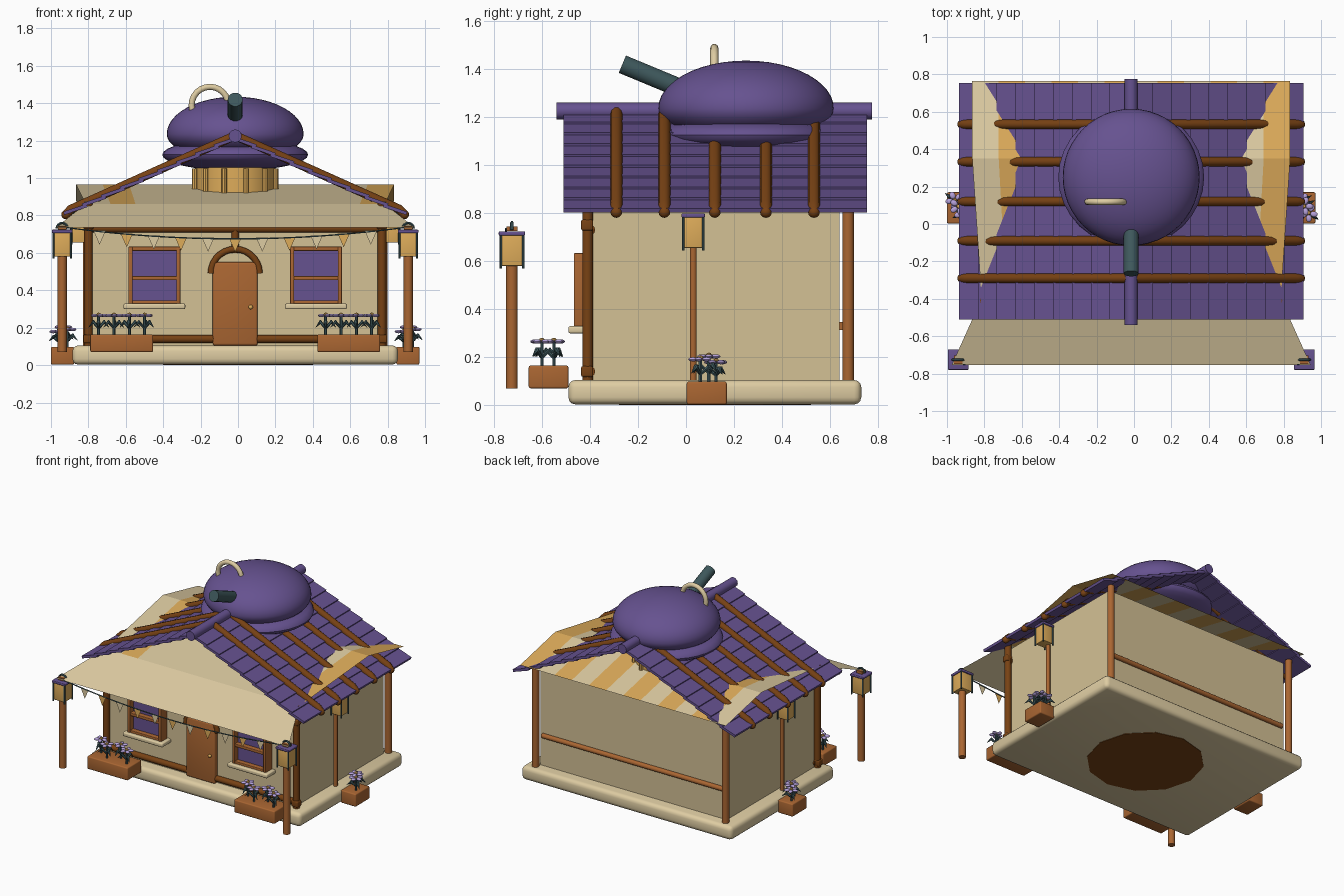
import bpy, bmesh, math
from mathutils import Vector, Matrix

if "Cube" in bpy.data.objects:
    bpy.data.objects.remove(bpy.data.objects["Cube"])

X0 = -0.015  # centre line of the house


def material(name, *rgb):
    lin = [(c / 255 / 12.92) if c < 11 else ((c / 255 + 0.055) / 1.055) ** 2.4 for c in rgb] + [1]
    m = bpy.data.materials.new(name)
    m.use_nodes = True
    m.diffuse_color = lin
    m.node_tree.nodes["Principled BSDF"].inputs["Base Color"].default_value = lin
    return m


purple = material("purple", 102, 82, 144)
plaster = material("plaster", 212, 193, 149)
cream = material("cream", 222, 204, 162)
amber = material("amber", 222, 172, 90)
wood = material("warm wood", 170, 102, 50)
dark = material("dark wood", 120, 66, 20)
teal = material("dark teal", 62, 88, 92)
lilac = material("lilac", 182, 162, 220)


def smooth(o):
    bpy.ops.object.select_all(action='DESELECT')
    o.select_set(True)
    bpy.context.view_layer.objects.active = o
    bpy.ops.object.shade_smooth_by_angle(angle=math.radians(40))


def finish(name, bm, mats, rounded=False):
    me = bpy.data.meshes.new(name)
    bm.to_mesh(me)
    bm.free()
    o = bpy.data.objects.new(name, me)
    bpy.context.collection.objects.link(o)
    for m in mats:
        me.materials.append(m)
    if rounded:
        smooth(o)
    return o


def box(name, c, size, mat, bevel=0, tilt=0):
    bm = bmesh.new()
    bmesh.ops.create_cube(bm, size=1, matrix=Matrix.Diagonal((*size, 1)))
    if bevel:
        bmesh.ops.bevel(bm, geom=bm.edges[:], offset=bevel, segments=3, profile=0.5, affect='EDGES')
    bm.transform(Matrix.Translation(c) @ Matrix.Rotation(tilt, 4, 'Y'))
    return finish(name, bm, [mat], bevel > 0)


def span(name, lo, hi, mat, bevel=0):
    lo, hi = Vector(lo), Vector(hi)
    return box(name, (lo + hi) / 2, hi - lo, mat, bevel)


def tube(name, pts, r, mat, res=3, taper=None):
    cu = bpy.data.curves.new(name, 'CURVE')
    cu.dimensions = '3D'
    cu.bevel_depth, cu.bevel_resolution, cu.use_fill_caps = r, res, True
    sp = cu.splines.new('POLY')
    sp.points.add(len(pts) - 1)
    for i, p in enumerate(pts):
        sp.points[i].co = (*p, 1)
        sp.points[i].radius = taper[i] if taper else 1
    cu.materials.append(mat)
    o = bpy.data.objects.new(name, cu)
    bpy.context.collection.objects.link(o)
    bpy.ops.object.select_all(action='DESELECT')
    o.select_set(True)
    bpy.context.view_layer.objects.active = o
    bpy.ops.object.convert(target='MESH')
    smooth(bpy.context.view_layer.objects.active)


def ball(name, c, radii, mat, tilt=0, seg=32):
    bm = bmesh.new()
    bmesh.ops.create_uvsphere(bm, u_segments=seg, v_segments=seg // 2, radius=1)
    bm.transform(Matrix.Translation(c) @ Matrix.Rotation(tilt, 4, 'X') @ Matrix.Diagonal((*radii, 1)))
    return finish(name, bm, [mat], True)


def drum(name, c, r, h, mat, seg):
    bm = bmesh.new()
    bmesh.ops.create_cone(bm, cap_ends=True, segments=seg, radius1=r, radius2=r, depth=h,
                          matrix=Matrix.Translation(c))
    return finish(name, bm, [mat], seg > 12)


def arc(cx, y, cz, r, a0, a1, n=14):
    angs = [math.radians(a0 + (a1 - a0) * i / n) for i in range(n + 1)]
    return [(cx + r * math.cos(a), y, cz + r * math.sin(a)) for a in angs]


# Base and walls
span("base_slab", (X0 - .87, -.49, .003), (X0 + .87, .73, .105), cream, .03)
drum("base_underside_disc", (0, .12, .003), .4, .006, dark, 12)
span("walls", (X0 - .77, -.39, .1), (X0 + .77, .64, .83), plaster)
for s in (-1, 1):
    x = X0 + s * .785
    tube("front_post", [(x, -.41, .1), (x, -.41, .87)], .023, dark)
    for z in (.14, .75):
        box("post_collar", (x, -.412, z), (.055, .05, .045), dark, .008)
    tube("back_post", [(x, .675, .1), (x, .675, .84)], .025, wood)
for z in (.14, .73):
    tube("front_beam", [(X0 - .78, -.4, z), (X0 + .78, -.4, z)], .022, dark)
tube("back_rail", [(X0 - .75, .645, .33), (X0 + .75, .645, .33)], .018, wood)
tube("front_king_post", [(X0, -.4, .6), (X0, -.4, .74)], .02, dark)

# Door
span("door", (X0 - .12, -.425, .105), (X0 + .12, -.385, .55), wood, .012)
tube("door_arch", arc(X0, -.41, .49, .13, 0, 180), .018, dark)
ball("door_knob", (X0 + .083, -.43, .31), (.012, .012, .012), amber, seg=12)

# Windows
for s in (-1, 1):
    x = X0 + s * .432
    span("window_pane", (x - .125, -.43, .33), (x + .125, -.385, .62), purple)
    for d in (-1, 1):
        box("window_stile", (x + d * .128, -.43, .478), (.022, .075, .31), wood, .004)
    for z in (.335, .465, .622):
        box("window_bar", (x, -.43, z), (.27, .07, .022), wood, .004)
    box("window_sill", (x, -.435, .314), (.33, .11, .03), cream, .008)

# Roof shingles, ridge and rafters
ROWS, HALF, RIDGE, DROP = 9, .905, 1.215, .405
slope = math.atan2(DROP, HALF)
for s in (-1, 1):
    for i in range(ROWS):
        t = (i + .5) / ROWS
        box("roof_shingle_row", (X0 + s * HALF * t, .122, RIDGE - DROP * t),
            (.132, 1.265, .018), purple, tilt=s * (slope - .09))
    for y in (-.29, -.09, .12, .333, .533):
        tube("roof_rafter", [(X0, y, RIDGE + .012), (X0 + s * HALF * .97, y, RIDGE + .012 - DROP * .97),
                             (X0 + s * HALF, y, RIDGE - .005 - DROP)], .025, dark)
        ball("rafter_end", (X0 + s * HALF, y, RIDGE - .005 - DROP), (.025,) * 3, dark, seg=12)
tube("roof_ridge", [(X0, -.54, 1.225), (X0, .775, 1.225)], .035, purple, 4)

# Awning cloth, running from the front lanterns through the gable to the back
bm = bmesh.new()
profile = [(-.755, .735, .96), (-.4, .862, .80), (.35, .965, .85), (.765, .875, .85)]
STRIPES = 12
rows = [[bm.verts.new((X0 + w * (2 * i / STRIPES - 1), y, z)) for i in range(STRIPES + 1)]
        for y, z, w in profile]
for r in range(3):
    for i in range(STRIPES):
        f = bm.faces.new((rows[r][i], rows[r][i + 1], rows[r + 1][i + 1], rows[r + 1][i]))
        outer = i < 2 or i >= STRIPES - 2
        f.material_index = i % 2 if r == 2 or (r == 1 and outer) else 0
finish("awning_cloth", bm, [cream, amber])

# Roof vessel: drum, bowl, dome, spout and handle
drum("roof_drum", (X0, .25, .97), .215, .26, amber, 32)
for i in range(12):
    a = math.tau * (i + .5) / 12
    px, py = X0 + .225 * math.cos(a), .25 + .225 * math.sin(a)
    tube("drum_rib", [(px, py, .86), (px, py, 1.05)], .014, amber, 2)
ball("lower_bowl", (X0, .25, 1.125), (.39, .37, .085), purple)
dome = ball("dome", (X0, .25, 1.235), (.366, .366, .2), purple, seg=48)
for v in dome.data.vertices:  # shallower underside
    if v.co.z < 1.235:
        v.co.z = 1.235 + (v.co.z - 1.235) * .72
tube("dome_spout", [(X0, -.265, 1.42), (X0, 0, 1.31)], .04, teal, 5)
tube("dome_handle", arc(X0 - .135, .118, 1.39, .098, -15, 195), .017, cream)


# Lanterns
def lantern(x, y, z, w):
    box("lantern_body", (x, y, z), (w, w, .13), amber, .004)
    box("lantern_cap", (x, y, z + .07), (w * 1.22, w * 1.22, .018), purple, .005)
    for dx in (-1, 1):
        for dy in (-1, 1):
            px, py = x + dx * w * .52, y + dy * w * .52
            tube("lantern_bar", [(px, py, z - .075), (px, py, z + .07)], .006, teal, 1)
    tube("lantern_hook", arc(x, y, z + .085, .03, 0, 180, 8), .007, teal, 1)


for s in (-1, 1):
    x = X0 + s * .925
    tube("lantern_post", [(x, -.725, .07), (x, -.725, .6)], .025, wood)
    lantern(x, -.725, .645, .09)
    box("lantern_finial", (x, -.725, .735), (.045, .045, .02), wood)
    sx = X0 + s * .80
    tube("side_lantern_post", [(sx, .03, .1), (sx, .03, .66)], .015, wood)
    lantern(X0 + s * .835, .03, .72, .08)


# Bunting
def string_z(t):
    return .675 + .06 * t * t


tube("bunting_string", [(X0 + .9 * t / 10, -.75, string_z(t / 10)) for t in range(-10, 11)], .004, teal, 1)
for i in range(-5, 6):
    t = i * .145 / .9
    bm = bmesh.new()
    x, z = X0 + i * .145, string_z(t)
    bm.faces.new([bm.verts.new(p) for p in
                  ((x - .033, -.752, z + .005), (x, -.752, z - .07), (x + .033, -.752, z + .005))])
    finish("bunting_flag", bm, [cream if i % 2 else amber])


# Planters and flowers
def flower(x, y, z, h, r, turn):
    tube("flower_stem", [(x, y, z), (x, y, z + h)], .008, teal, 1)
    bm = bmesh.new()
    for i in range(5):
        a = turn + math.tau * i / 5
        bmesh.ops.create_uvsphere(bm, u_segments=8, v_segments=6, radius=1, matrix=Matrix.Translation(
            (x + r * .6 * math.cos(a), y + r * .6 * math.sin(a), z + h)) @ Matrix.Rotation(a, 4, 'Z')
            @ Matrix.Diagonal((r * .42, r * .32, .009, 1)))
    finish("flower_petals", bm, [lilac], True)
    ball("flower_centre", (x, y, z + h + .006), (r * .25, r * .25, .01), amber, seg=8)
    for i in range(3):
        a = turn + .5 + math.tau * i / 3
        c, s = math.cos(a) * r, math.sin(a) * r
        tube("flower_leaf", [(x, y, z + h * .35), (x + c * .7, y + s * .7, z + h * .68),
                             (x + c * 1.3, y + s * 1.3, z + h * .4)], .011, teal, 1, (.6, 1, .1))


for s in (-1, 1):
    x = X0 + s * .607
    span("front_planter", (x - .168, -.655, .07), (x + .168, -.49, .165), wood, .008)
    for i in range(4):
        flower(x + (i - 1.5) * .082, -.575 + .025 * (-1) ** i, .16, .105, .048, i)
    x = X0 + s * .923
    span("side_planter", (x - .062, .003, .003), (x + .062, .17, .098), wood, .008)
    for i, (dx, dy) in enumerate(((0, .095), (.025, .06), (-.02, .125))):
        flower(x + dx, dy, .095, .108 - .012 * i, .05, i)
